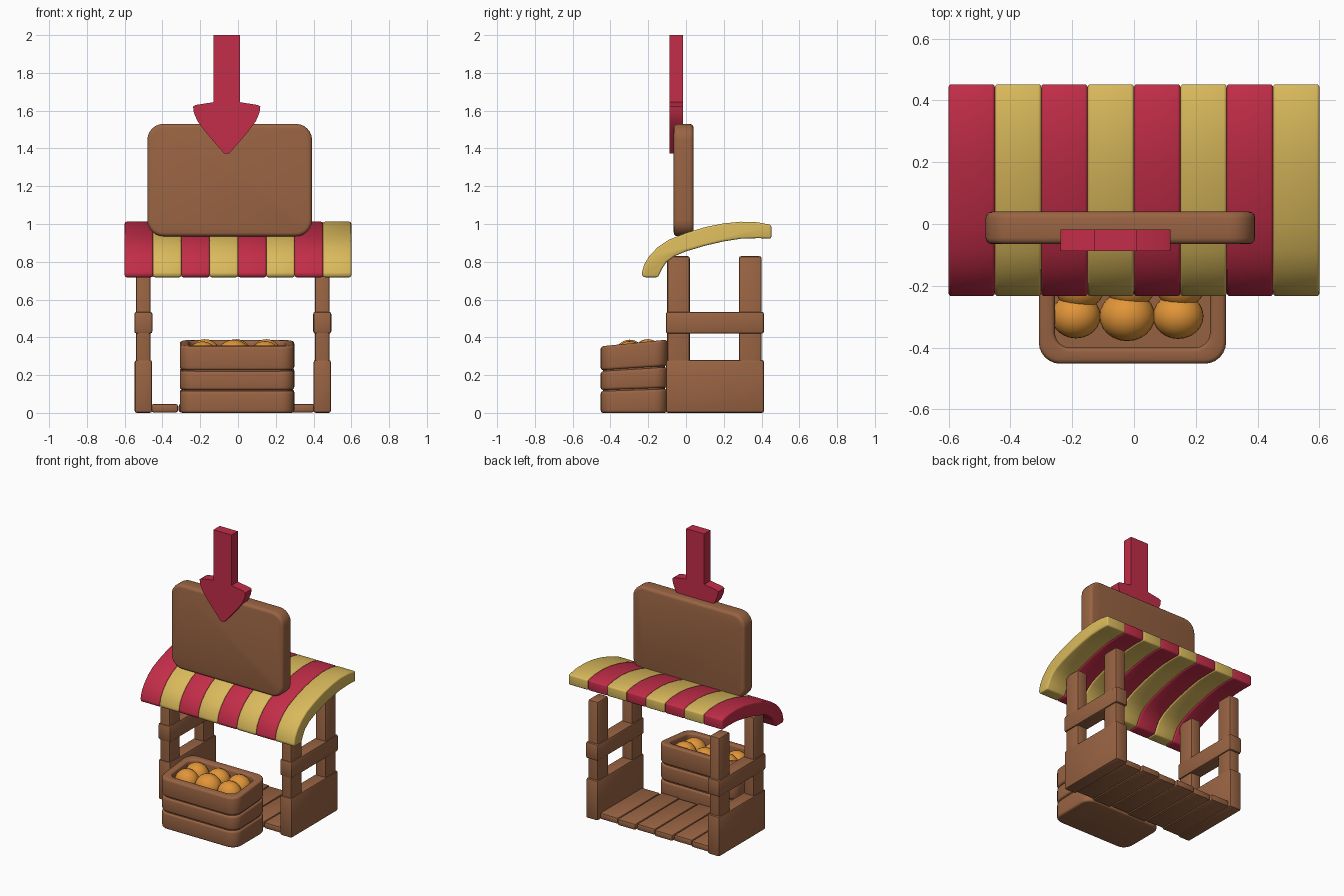
import bpy, bmesh, math
from mathutils import Vector

if "Cube" in bpy.data.objects:
    bpy.data.objects.remove(bpy.data.objects["Cube"])


def material(name, rgb):
    m = bpy.data.materials.new(name)
    m.diffuse_color = (*rgb, 1)
    m.use_nodes = True
    m.node_tree.nodes["Principled BSDF"].inputs["Base Color"].default_value = m.diffuse_color
    return m


RED = material("red", (0.54, 0.026, 0.065))
YELLOW = material("yellow", (0.70, 0.49, 0.107))
WOOD = material("wood", (0.32, 0.127, 0.056))
ORANGE = material("orange", (0.75, 0.30, 0.04))


def finish(name, bm, mat, bevel=0.0, seg=3, angle=35):
    """Bevel the hard edges, then make a smooth-shaded object."""
    bmesh.ops.recalc_face_normals(bm, faces=bm.faces)
    if bevel:
        hard = [e for e in bm.edges if e.calc_face_angle(0) > math.radians(40)]
        bmesh.ops.bevel(bm, geom=hard, offset=bevel, offset_type='OFFSET', segments=seg,
                        profile=0.5, affect='EDGES', clamp_overlap=True)
    me = bpy.data.meshes.new(name)
    bm.to_mesh(me)
    bm.free()
    ob = bpy.data.objects.new(name, me)
    bpy.context.collection.objects.link(ob)
    me.materials.append(mat)
    bpy.ops.object.select_all(action='DESELECT')
    ob.select_set(True)
    bpy.context.view_layer.objects.active = ob
    bpy.ops.object.shade_smooth_by_angle(angle=math.radians(angle))
    return ob


def prism(name, pts, axis, lo, hi, mat, bevel=0.0, seg=3, warp=None):
    """Extrude a 2D outline along x, y or z."""
    place = {'x': lambda p, t: (t, p[0], p[1]),
             'y': lambda p, t: (p[0], t, p[1]),
             'z': lambda p, t: (p[0], p[1], t)}[axis]
    bm = bmesh.new()
    a = [bm.verts.new(place(p, lo)) for p in pts]
    b = [bm.verts.new(place(p, hi)) for p in pts]
    bm.faces.new(a)
    bm.faces.new(b)
    for i in range(len(pts)):
        j = (i + 1) % len(pts)
        bm.faces.new((a[i], a[j], b[j], b[i]))
    if warp:
        for v in bm.verts:
            v.co = warp(v.co)
    return finish(name, bm, mat, bevel, seg)


def rounded(x0, x1, y0, y1, r, n=6):
    pts = []
    corners = ((x1 - r, y1 - r), (x0 + r, y1 - r), (x0 + r, y0 + r), (x1 - r, y0 + r))
    for k, (cx, cy) in enumerate(corners):
        for i in range(n + 1):
            a = math.pi / 2 * (k + i / n)
            pts.append((cx + r * math.cos(a), cy + r * math.sin(a)))
    return pts


def box(name, x, y, z, mat, bevel=0.012):
    pts = [(x[0], y[0]), (x[1], y[0]), (x[1], y[1]), (x[0], y[1])]
    return prism(name, pts, 'z', z[0], z[1], mat, bevel, 2)


# Side frames: posts, rail and low panel
for side, cx in (("left", -0.501), ("right", 0.446)):
    for pos, y in (("front", (-0.10, 0.02)), ("back", (0.28, 0.40))):
        box(f"{side}_{pos}_post", (cx - 0.039, cx + 0.039), y, (0.01, 0.83), WOOD)
    box(f"{side}_rail", (cx - 0.048, cx + 0.048), (-0.107, 0.413), (0.42, 0.535), WOOD)
    box(f"{side}_panel", (cx - 0.046, cx + 0.046), (-0.107, 0.413), (0, 0.28), WOOD)

# Floor planks
step = 0.865 / 6
for i in range(6):
    x = -0.46 + i * step
    d = 0.012 * (i % 2)
    box(f"floor_plank_{i + 1}", (x + 0.002, x + step - 0.002),
        (-0.10 + d, 0.395 - d), (0.003, 0.047), WOOD, 0.01)

# Awning stripes
top = [(-0.235, 0.735), (-0.222, 0.785), (-0.195, 0.83), (-0.15, 0.877), (-0.09, 0.917), (0.0, 0.953),
       (0.1, 0.983), (0.2, 1.003), (0.29, 1.012), (0.38, 1.009), (0.452, 0.995)]
under = [(0.452, 0.923), (0.38, 0.925), (0.29, 0.922), (0.2, 0.908), (0.1, 0.885), (0.0, 0.855),
         (-0.06, 0.83), (-0.105, 0.797), (-0.13, 0.757), (-0.148, 0.718), (-0.225, 0.718)]
for i in range(8):
    x = -0.6 + 0.15 * i
    prism(f"awning_stripe_{i + 1}", top + under, 'x', x, x + 0.15,
          YELLOW if i % 2 else RED, 0.024, 3)

# Sign board
prism("sign_board", rounded(-0.48, 0.392, 0.935, 1.53, 0.085), 'y', -0.065, 0.04, WOOD, 0.02)

# Arrow pointing down at the sign
half = [(0.07, 2.0), (0.07, 1.645), (0.165, 1.63), (0.178, 1.622), (0.174, 1.59),
        (0.155, 1.545), (0.11, 1.485), (0.05, 1.415), (0.012, 1.372)]
arrow = [(-0.06 + x, z) for x, z in half] + [(-0.06 - x, z) for x, z in reversed(half)]
prism("arrow", arrow, 'y', -0.087, -0.017, RED)


# Crate: solid lower bands, inset core and open top band, rising to the back
def tilt(co):
    return Vector((co.x, co.y, co.z * (1 + 0.1 * (co.y + 0.455) / 0.35)))


def crate_outline(inset):
    return rounded(-0.308 + inset, 0.298 - inset, -0.452 + inset, -0.10 - inset,
                   max(0.07 - inset * 0.4, 0.03))


prism("crate_bottom_band", crate_outline(0), 'z', 0, 0.115, WOOD, 0.014, 3, tilt)
prism("crate_middle_band", crate_outline(0), 'z', 0.121, 0.22, WOOD, 0.014, 3, tilt)
prism("crate_core", crate_outline(0.012), 'z', 0.02, 0.235, WOOD, 0, 1, tilt)

bm = bmesh.new()
loops = []
for inset, z in ((0, 0.226), (0, 0.352), (0.052, 0.352), (0.052, 0.226)):
    loops.append([bm.verts.new(tilt(Vector((x, y, z)))) for x, y in crate_outline(inset)])
for k in range(4):
    a, b = loops[k], loops[(k + 1) % 4]
    for i in range(len(a)):
        j = (i + 1) % len(a)
        bm.faces.new((a[i], a[j], b[j], b[i]))
finish("crate_top_band", bm, WOOD, 0.014)

# Oranges in the crate
spots = [(-0.188, -0.298, 0.080), (-0.022, -0.298, 0.090), (0.143, -0.298, 0.082),
         (-0.175, -0.205, 0.080), (-0.01, -0.20, 0.080), (0.15, -0.20, 0.080)]
for i, (x, y, r) in enumerate(spots):
    bm = bmesh.new()
    bmesh.ops.create_uvsphere(bm, u_segments=24, v_segments=14, radius=r)
    for v in bm.verts:
        v.co = Vector((x + v.co.x, y + v.co.y * 0.9, 0.302 + (0.012 if i > 2 else 0) + v.co.z * 0.95))
    finish(f"orange_{i + 1}", bm, ORANGE, angle=60)
